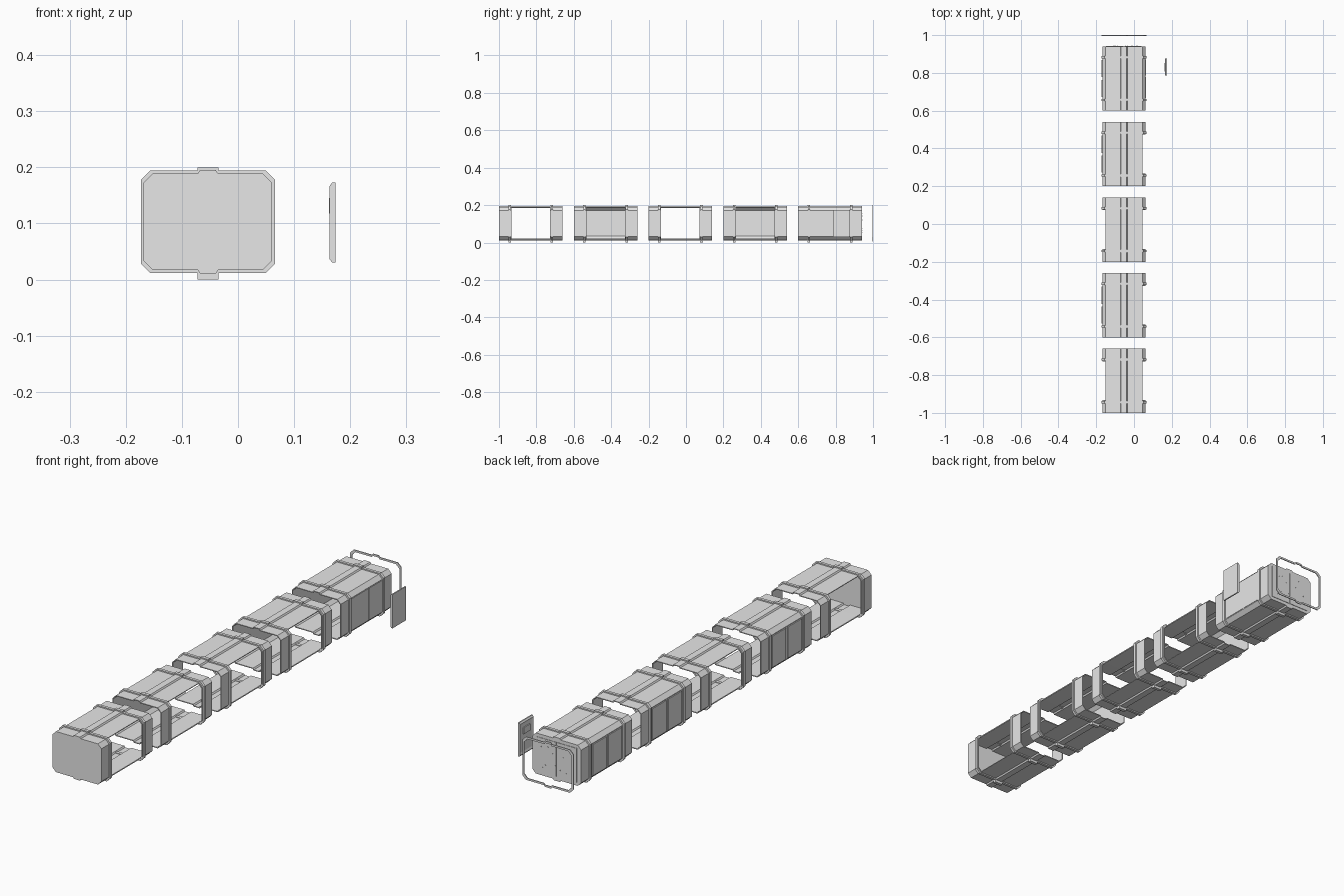
import bpy, bmesh, random

cube = bpy.data.objects.get("Cube")
if cube:
    bpy.data.objects.remove(cube)

grey = bpy.data.materials.new("plain grey")
grey.use_nodes = True
grey.diffuse_color = (0.8, 0.8, 0.8, 1)
grey.node_tree.nodes["Principled BSDF"].inputs["Base Color"].default_value = (0.8, 0.8, 0.8, 1)

CX, CZ = -0.0535, 0.103        # centre of the hull section
W, H, C = 0.1145, 0.086, 0.0165  # half width, half height, corner chamfer
LENGTH = 0.34


def section(grow=0.0):
    """Chamfered section with a raised keel on top and bottom, counter-clockwise."""
    w, h = W + grow, H + grow
    quarter = [(w, h - C), (w - C, h), (0.018, h), (0.014, h + 0.006)]
    upper = quarter + [(-x, z) for x, z in reversed(quarter)]
    return [(CX + x, CZ + z) for x, z in upper + [(-x, -z) for x, z in upper]]


def finish(name, bm):
    mesh = bpy.data.meshes.new(name)
    bm.to_mesh(mesh)
    bm.free()
    mesh.materials.append(grey)
    obj = bpy.data.objects.new(name, mesh)
    bpy.context.collection.objects.link(obj)
    return obj


def box(name, lo, hi):
    bm = bmesh.new()
    bmesh.ops.create_cube(bm, size=1)
    for v in bm.verts:
        v.co = [lo[i] if v.co[i] < 0 else hi[i] for i in range(3)]
    return finish(name, bm)


def shell(name, y0, open_sides=(), front=False, back=False):
    """Thin hull with the middle of the given sides left out."""
    bm = bmesh.new()
    pts = section()
    n = len(pts)
    rows = [[bm.verts.new((x, y0 + d, z)) for x, z in pts] for d in (0, 0.067, 0.273, LENGTH)]
    for k in range(3):
        for i in range(n):
            j = (i + 1) % n
            mid = (pts[i][0] + pts[j][0]) / 2 - CX
            side = 1 if mid > 0 else -1
            if k == 1 and abs(mid) > W - C and side in open_sides:
                continue
            bm.faces.new((rows[k][i], rows[k + 1][i], rows[k + 1][j], rows[k][j]))
    if front:
        bm.faces.new(rows[0])
    if back:
        bm.faces.new(rows[3][::-1])
    obj = finish(name, bm)
    wall = obj.modifiers.new("wall", "SOLIDIFY")
    wall.thickness = 0.004
    wall.offset = -1


def hoop(name, y0, y1, outer, inner):
    """Closed band between two sizes of the hull section."""
    bm = bmesh.new()
    loops = [[bm.verts.new((x, y, z)) for x, z in section(g)]
             for y, g in ((y0, outer), (y1, outer), (y1, inner), (y0, inner))]
    n = len(loops[0])
    for a in range(4):
        p, q = loops[a], loops[(a + 1) % 4]
        for i in range(n):
            j = (i + 1) % n
            bm.faces.new((p[i], q[i], q[j], p[j]))
    bmesh.ops.recalc_face_normals(bm, faces=bm.faces)
    finish(name, bm)


# Five hull modules, 1 = +x side and -1 = -x side
open_sides = [(1, -1), (1,), (1, -1), (1,), ()]
for m, sides in enumerate(open_sides):
    y0 = -1 + 0.4 * m
    label = f"module_{m + 1}"
    shell(label + "_hull", y0, sides, front=m == 0, back=m == 4)
    for k, d in enumerate((0.057, 0.283)):
        y = y0 + d
        hoop(f"{label}_band_{k + 1}", y - 0.006, y + 0.006, 0.005, -0.001)
        # Clamps where the bands cross the keels
        for part, za, zb in (("top", CZ + H, 0.2), ("bottom", 0.0, CZ - H)):
            box(f"{label}_{part}_clamp_{k + 1}", (CX - 0.019, y - 0.007, za), (CX + 0.019, y + 0.007, zb))
    # Raised panels on the closed far side
    if -1 not in sides:
        for k, (a, b) in enumerate(((0.072, 0.163), (0.177, 0.268))):
            box(f"{label}_side_panel_{k + 1}", (CX - W - 0.004, y0 + a, CZ - 0.066),
                (CX - W + 0.001, y0 + b, CZ + 0.066))

# Doorway panels on the near side of the last module
side = CX + W
for name, a, b in (("doorway_left_panel", 0.668, 0.778), ("doorway_plate", 0.785, 0.872)):
    box(name, (side - 0.001, a, CZ - 0.067), (side + 0.002, b, CZ + 0.067))
box("door_button", (side, 0.882, 0.157), (side + 0.005, 0.888, 0.165))

# Rear wall: double doors with small rivets
for s, name in ((-1, "rear_door_right"), (1, "rear_door_left")):
    x0, x1 = sorted((CX + s * 0.002, CX + s * 0.094))
    box(name, (x0, 0.938, CZ - 0.072), (x1, 0.942, CZ + 0.072))
random.seed(4)
for k in range(14):
    x = CX + random.uniform(-0.085, 0.085)
    z = CZ + random.uniform(-0.06, 0.06)
    box(f"rear_rivet_{k + 1}", (x - 0.001, 0.941, z - 0.001), (x + 0.001, 0.944, z + 0.001))

# Separate end frame
hoop("end_frame", 0.996, 1.0, 0.005, -0.003)

# Detached door with chamfered ends and an inset window
bm = bmesh.new()
profile = [(0.1735, 0.03), (0.1735, 0.173), (0.168, 0.173), (0.1635, 0.167), (0.1635, 0.036), (0.168, 0.03)]
face = bm.faces.new([bm.verts.new((x, 0.785, z)) for x, z in profile])
ext = bmesh.ops.extrude_face_region(bm, geom=[face])
bmesh.ops.translate(bm, vec=(0, 0.09, 0), verts=[v for v in ext["geom"] if isinstance(v, bmesh.types.BMVert)])
bmesh.ops.recalc_face_normals(bm, faces=bm.faces)
inner = [f for f in bm.faces if f.normal.x < -0.99]
bmesh.ops.inset_region(bm, faces=inner, thickness=0.012, depth=-0.003)
finish("door", bm)
box("door_window", (0.1625, 0.808, 0.118), (0.168, 0.852, 0.145))
